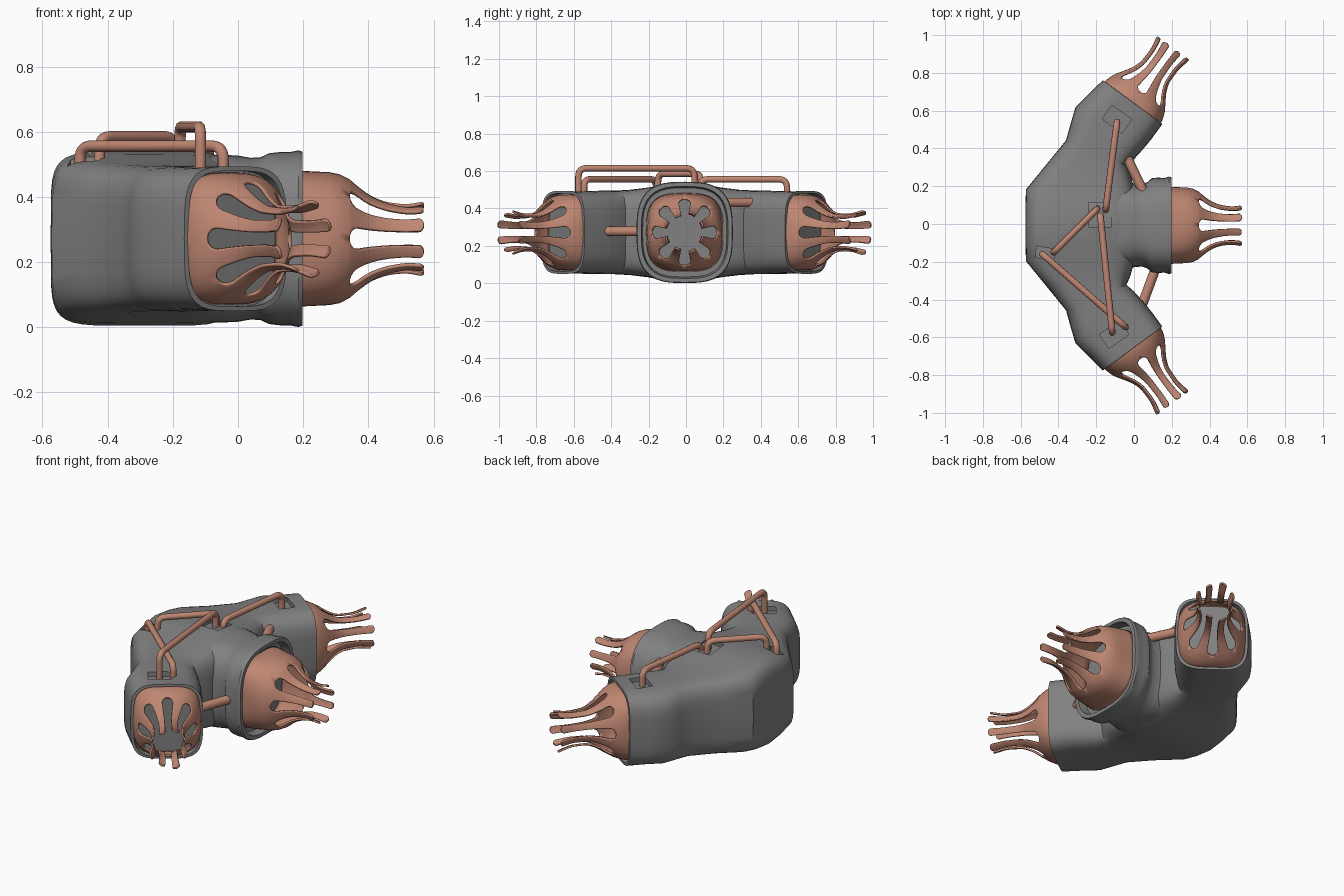
import bpy, bmesh, math
from mathutils import Vector, Matrix

if "Cube" in bpy.data.objects:
    bpy.data.objects.remove(bpy.data.objects["Cube"])

def material(name, rgb):
    m = bpy.data.materials.new(name)
    m.diffuse_color = (*rgb, 1)
    m.use_nodes = True
    m.node_tree.nodes["Principled BSDF"].inputs["Base Color"].default_value = m.diffuse_color
    return m

GREY = material("housing_grey", (0.22, 0.22, 0.22))
COPPER = material("copper", (0.52, 0.24, 0.17))
YC, ZC = -0.007, 0.272

def finish(bm, name, mat, angle=35):
    bmesh.ops.recalc_face_normals(bm, faces=bm.faces[:])
    me = bpy.data.meshes.new(name)
    bm.to_mesh(me)
    bm.free()
    me.materials.append(mat)
    ob = bpy.data.objects.new(name, me)
    bpy.context.collection.objects.link(ob)
    bpy.ops.object.select_all(action='DESELECT')
    bpy.context.view_layer.objects.active = ob
    ob.select_set(True)
    bpy.ops.object.shade_smooth_by_angle(angle=math.radians(angle))
    return ob

def apply_mod(ob, mod):
    bpy.context.view_layer.objects.active = ob
    bpy.ops.object.modifier_apply(modifier=mod.name)

def loft(name, sections, mat, n=40):
    """Closed loft; each section = (outer xy, inner xy, half height, squareness)."""
    bm = bmesh.new()
    rings = []
    for a, b, hh, p in sections:
        a, b = Vector(a), Vector(b)
        c, h = (a + b) / 2, (b - a) / 2
        ring = []
        for i in range(n):
            t = 2 * math.pi * i / n
            u = math.copysign(abs(math.cos(t)) ** (2 / p), math.cos(t))
            v = math.copysign(abs(math.sin(t)) ** (2 / p), math.sin(t))
            q = c + h * u
            ring.append(bm.verts.new((q.x, q.y + YC, ZC + hh * v)))
        rings.append(ring)
    for r, s in zip(rings, rings[1:]):
        for i in range(n):
            bm.faces.new((r[i], r[(i + 1) % n], s[(i + 1) % n], s[i]))
    bm.faces.new(rings[0])
    bm.faces.new(rings[-1])
    return finish(bm, name, mat)

# curved housing, with a recessed socket at each arm end
half = [((-.575, .10), (.0, .10), .258, 5.5),
        ((-.572, .19), (.0, .20), .240, 5),
        ((-.47, .315), (-.02, .27), .228, 4.5),
        ((-.36, .45), (-.04, .315), .223, 4.2),
        ((-.335, .54), (.0, .35), .223, 4),
        ((-.31, .625), (.05, .405), .222, 4),
        ((-.245, .69), (.095, .46), .219, 4),
        ((-.165, .768), (.150, .536), .222, 3.8),
        ((-.152, .760), (.138, .546), .208, 3.8),
        ((-.175, .728), (.115, .514), .208, 3.8)]
flip = lambda s: ((s[0][0], -s[0][1]), (s[1][0], -s[1][1]), s[2], s[3])
body = loft("main_housing",
            [flip(s) for s in reversed(half)] + [((-.575, 0), (0, 0), .267, 6)] + half, GREY)

# central collar with flared rim
collar = [(-.30, .20, .24, 4), (-.06, .235, .258, 3.2), (0, .222, .255, 3),
          (.04, .218, .248, 3), (.07, .228, .25, 3), (.095, .25, .262, 3),
          (.13, .253, .266, 3), (.16, .25, .266, 3), (.185, .258, .271, 3),
          (.198, .254, .267, 3), (.198, .232, .246, 3), (.15, .225, .238, 3)]
loft("front_collar", [((x, -w), (x, w), h, p) for x, w, h, p in collar], GREY)

# shallow pockets where the pipes enter the housing
for x, y, sx, sy, ang, floor in [(-.09, .555, .13, .09, -35, .465), (-.18, .05, .12, .13, 0, .50),
                                 (-.47, -.155, .10, .06, -10, .47), (-.105, -.585, .13, .09, 35, .465)]:
    bpy.ops.mesh.primitive_cube_add(size=1)
    cut = bpy.context.object
    cut.matrix_world = (Matrix.Translation((x, y, floor + .1)) @ Matrix.Rotation(math.radians(ang), 4, 'Z')
                        @ Matrix.Diagonal((sx, sy, .2, 1)))
    cut.hide_render = True
    mod = body.modifiers.new("pocket", 'BOOLEAN')
    mod.operation, mod.object, mod.solver = 'DIFFERENCE', cut, 'EXACT'
    apply_mod(body, mod)
    bpy.data.objects.remove(cut)

def lerp(table, s):
    for (a, va), (b, vb) in zip(table, table[1:]):
        if s <= b:
            return va + (vb - va) * (s - a) / (b - a)
    return table[-1][1]

def nozzle(name, profile, slot, pos, ang, wide):
    """Bulb that splits into eight flexible fingers with rounded slots."""
    L = profile[-1][0]
    rows = [slot * i / 6 for i in range(7)]
    rows += [slot + .03 * q for q in (.04, .15, .35, .65, 1)]
    rows += [slot + .03 + (L - slot - .045) * i / 10 for i in range(1, 11)]
    rows += [L - .015 * (1 - q) for q in (.4, .7, .9, 1)]
    M = Matrix.Translation(pos) @ Matrix.Rotation(ang, 4, 'Z')
    bm = bmesh.new()
    cols = 8
    for k in range(8):
        mid = math.pi / 4 * (k + .5)
        curl = .009 * math.sin(k * 2.3)
        grid = []
        for s in rows:
            r = sum(lerp(profile, min(max(s + d, 0), L)) for d in (-.015, -.007, 0, .007, .015)) / 5
            f = 1.0
            if s > slot:
                q = min((s - slot) / .03, 1)
                f = 1 - .52 * math.sqrt(1 - (1 - q) ** 2)
            if s > L - .015:
                q = (s - L + .015) / .015
                f *= max(math.sqrt(max(1 - q * q, 0)), .2)
            bend = max(0, (s - slot) / (L - slot)) ** 2 * curl
            square = max(0, 1 - s / (slot + .05))
            row = []
            for j in range(cols + 1):
                t = mid + (j / cols * 2 - 1) * f * math.pi / 8
                c, d = abs(math.cos(t)), abs(math.sin(t))
                k_sq = (c ** 3.2 + d ** 3.2) ** (-1 / 3.2)
                rr = r * (1 + (k_sq - 1) * square) + bend
                row.append(bm.verts.new(M @ Vector((s, rr * math.cos(t) * wide, rr * math.sin(t)))))
            grid.append(row)
        for a, b in zip(grid, grid[1:]):
            for j in range(cols):
                bm.faces.new((a[j], a[j + 1], b[j + 1], b[j]))
    bmesh.ops.remove_doubles(bm, verts=bm.verts[:], dist=.0003)
    ob = finish(bm, name, COPPER, 50)
    mod = ob.modifiers.new("thickness", 'SOLIDIFY')
    mod.thickness, mod.offset = .01, -1
    apply_mod(ob, mod)

front = [(0, .210), (.14, .203), (.175, .190), (.21, .163), (.25, .132),
         (.30, .112), (.36, .103), (.412, .110)]
side = [(0, .203), (.05, .200), (.09, .185), (.135, .158), (.18, .125),
        (.23, .103), (.32, .100), (.395, .117)]
nozzle("front_nozzle", front, .185, (.158, YC, ZC), 0, .98)
ARM = math.atan2(.805, .593)
for sgn, label in ((1, "left"), (-1, "right")):
    nozzle(label + "_nozzle", side, .105, (-.028, sgn * .622 + YC, ZC), sgn * ARM, .92)

def pipe(name, pts, radius, bend=.045):
    """Round pipe through the points with filleted corners."""
    pts = [Vector(p) for p in pts]
    path = [pts[0]]
    for a, b, c in zip(pts, pts[1:], pts[2:]):
        p, q = b + (a - b).normalized() * bend, b + (c - b).normalized() * bend
        for i in range(7):
            t = i / 6
            path.append(p * (1 - t) ** 2 + b * 2 * t * (1 - t) + q * t * t)
    path.append(pts[-1])
    cu = bpy.data.curves.new(name, 'CURVE')
    cu.dimensions, cu.bevel_depth, cu.bevel_resolution, cu.use_fill_caps = '3D', radius, 3, True
    sp = cu.splines.new('POLY')
    sp.points.add(len(path) - 1)
    for v, p in zip(sp.points, path):
        v.co = (*p, 1)
    sp.use_smooth = True
    cu.materials.append(COPPER)
    bpy.context.collection.objects.link(bpy.data.objects.new(name, cu))

# staple-shaped pipes on top
for name, a, b, z in [("left_top_pipe", (-.09, .54), (-.15, .075), .556),
                      ("tall_top_pipe", (-.178, .045), (-.115, -.575), .615),
                      ("back_top_pipe", (-.195, .08), (-.425, -.15), .585),
                      ("right_top_pipe", (-.485, -.16), (-.045, -.545), .556)]:
    pipe(name, [(*a, .44), (*a, z), (*b, z), (*b, .44)], .0175)

# straight pipes joining the collar to the arms
pipe("left_link_pipe", [(-.06, .40, .432), (.05, .17, .432)], .026)
pipe("right_link_pipe", [(.035, -.45, .278), (.12, -.22, .278)], .026)
